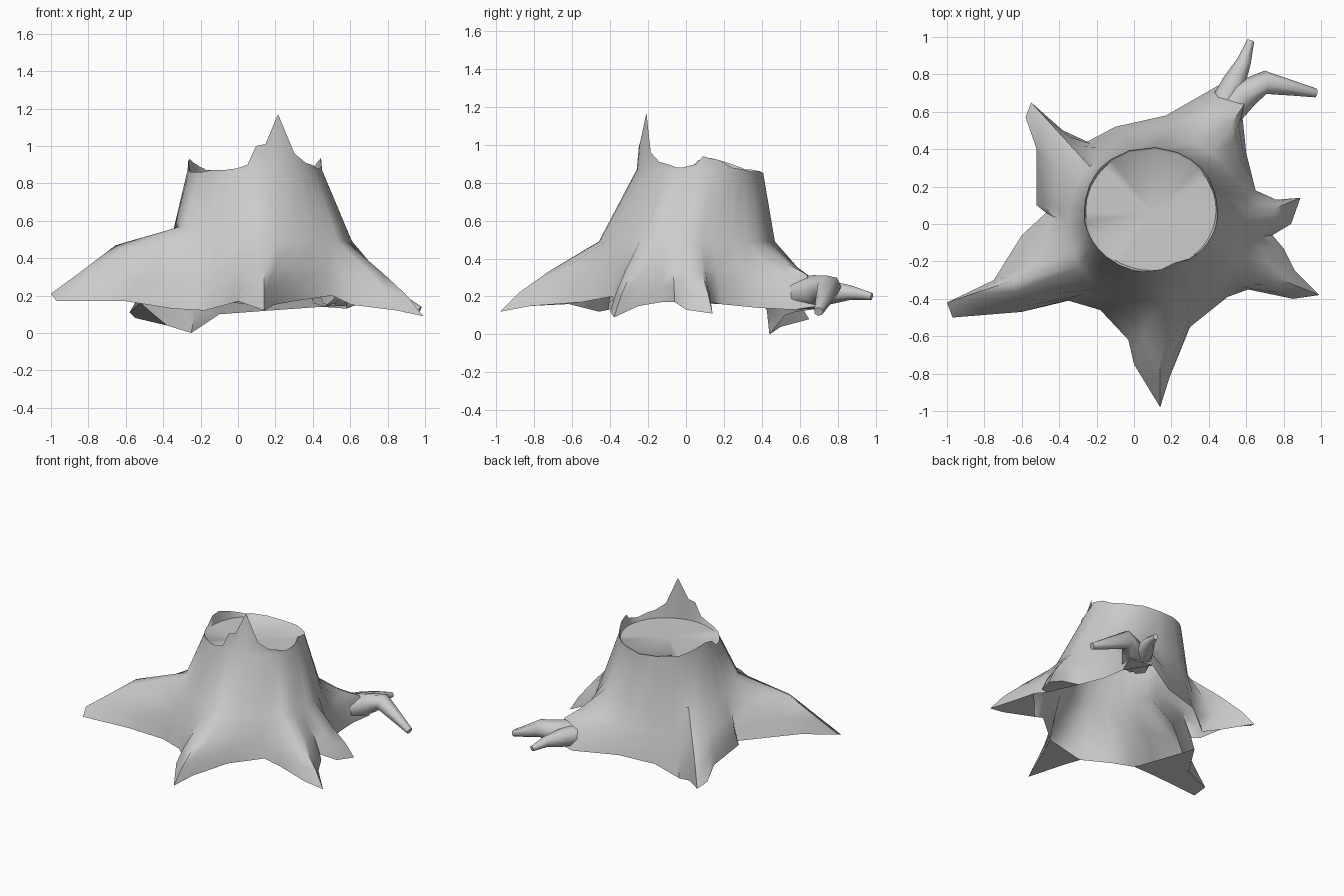
import bpy
import bmesh
from math import atan2, cos, sin, pi, radians
from mathutils import Vector

old = bpy.data.objects.get("Cube")
if old:
    bpy.data.objects.remove(old, do_unlink=True)

# Single weathered grey colour
bark = bpy.data.materials.new("grey_bark")
bark.use_nodes = True
GREY = (0.6, 0.6, 0.6, 1)
bark.diffuse_color = GREY
bark.node_tree.nodes["Principled BSDF"].inputs["Base Color"].default_value = GREY


def finish(bm, name, angle):
    """Turn a bmesh into a smooth-shaded object."""
    bmesh.ops.recalc_face_normals(bm, faces=bm.faces)
    mesh = bpy.data.meshes.new(name)
    bm.to_mesh(mesh)
    bm.free()
    mesh.materials.append(bark)
    obj = bpy.data.objects.new(name, mesh)
    bpy.context.collection.objects.link(obj)
    bpy.ops.object.select_all(action="DESELECT")
    obj.select_set(True)
    bpy.context.view_layer.objects.active = obj
    bpy.ops.object.shade_smooth_by_angle(angle=radians(angle))


def bridge(bm, lower, upper):
    """Join two closed rings of vertices with quads."""
    count = len(lower)
    for i in range(count):
        j = (i + 1) % count
        bm.faces.new((lower[i], lower[j], upper[j], upper[i]))


# Foot outline, counter-clockwise: x, y, foot height, broken rim height
COLUMNS = [
    (.14, -.98, .12, 1), (.19, -.82, .15, 1.01), (.3, -.55, .17, 1.17), (.5, -.39, .2, .96),
    (.61, -.35, .15, .91), (.85, -.4, .12, .9), (.99, -.38, .09, .89), (.86, -.25, .15, .88),
    (.8, -.13, .17, .88), (.74, -.06, .17, .89), (.84, 0, .13, .9), (.89, .14, .11, .94),
    (.76, .13, .17, .93), (.65, .18, .16, .92), (.6, .38, .14, .88), (.58, .57, .13, .87),
    (.63, .7, .15, .86), (.45, .74, .14, .86), (.17, .58, .12, .85), (-.1, .52, .1, .86),
    (-.25, .44, 0, .87), (-.38, .5, .04, .87), (-.55, .65, .08, .88), (-.58, .57, .11, .89),
    (-.52, .4, .16, .91), (-.52, .1, .2, .93), (-.47, .06, .2, .92), (-.6, -.06, .21, .87),
    (-.75, -.3, .19, .86), (-1, -.42, .21, .86), (-.97, -.5, .17, .86), (-.6, -.47, .17, .86),
    (-.35, -.41, .13, .87), (-.18, -.46, .12, .87), (-.03, -.62, .16, .88), (0, -.75, .17, .9),
]
CENTRE = Vector((.1, .06, 0))
COUNT = len(COLUMNS)

# Column directions, slightly evened out so each root widens where it meets the trunk
start = atan2(COLUMNS[0][1] - CENTRE.y, COLUMNS[0][0] - CENTRE.x)
angles = [start + (atan2(c[1] - CENTRE.y, c[0] - CENTRE.x) - start) % (2 * pi)
          for c in COLUMNS]
for _ in range(2):
    before = [angles[-1] - 2 * pi] + angles[:-1]
    after = angles[1:] + [angles[0] + 2 * pi]
    angles = [(p + 2 * a + n) / 4 for p, a, n in zip(before, angles, after)]


def lobe(angle, degrees):
    """Strength of a big root around one direction."""
    return max(0, cos(angle - radians(degrees))) ** 10


# Trunk: foot, toe, flare, waist, collar, rim and sunken cut, lofted as one open shell
bm = bmesh.new()
rings = [[] for _ in range(7)]
for (x, y, foot_z, rim_z), a in zip(COLUMNS, angles):
    foot = Vector((x, y, foot_z))
    out = Vector((cos(a), sin(a), 0))
    left, fork = lobe(a, 202), lobe(a, 52)
    waist = Vector((.13 + .48 * out.x, .005 + .465 * out.y, .49 + .08 * left))
    collar = Vector((.09 + .36 * out.x, .075 + .335 * out.y, min(rim_z, .88) - .01))
    rim = collar - out * max(0, rim_z - .88) * .1
    rim.z = rim_z
    reach = min((foot - waist).xy.length / .4, 1)
    swell = .01 + .02 * reach
    flare = waist.lerp(foot, .5) + Vector((0, 0, swell + .05 * left + .02 * fork))
    toe = waist.lerp(foot, .8) + Vector((0, 0, swell + .07 * fork))
    cut = collar - out * .012
    cut.z = min(.85, rim_z - .01)
    for ring, point in zip(rings, (foot, toe, flare, waist, collar, rim, cut)):
        ring.append(bm.verts.new(point))
for lower, upper in zip(rings, rings[1:]):
    bridge(bm, lower, upper)
middle = bm.verts.new((CENTRE.x, CENTRE.y, .845))
for i, vert in enumerate(rings[-1]):
    bm.faces.new((vert, rings[-1][(i + 1) % COUNT], middle))

# Undersides closing the roots, from one valley of the outline to the next
for first, last in ((-2, 2), (4, 8), (9, 13), (15, 17), (21, 24), (27, 32)):
    bm.faces.new([rings[0][i] for i in range(last, first - 1, -1)])
finish(bm, "stump_trunk", 55)


# Forked back root: tapered tubes leaving the trunk flare
def root(name, path, sides=7):
    bm = bmesh.new()
    loops = []
    points = [Vector(p[:3]) for p in path]
    for i, point in enumerate(points):
        ahead = points[min(i + 1, len(points) - 1)]
        behind = points[max(i - 1, 0)]
        turn = (ahead - behind).to_track_quat("Z", "Y")
        radius = path[i][3]
        loops.append([bm.verts.new(point + turn @ Vector(
            (cos(2 * pi * k / sides), sin(2 * pi * k / sides), 0)) * radius)
            for k in range(sides)])
    for lower, upper in zip(loops, loops[1:]):
        bridge(bm, lower, upper)
    bm.faces.new(loops[-1])
    finish(bm, name, 60)


root("back_root_fork", [(.45, .58, .22, .08), (.54, .76, .22, .065),
                        (.59, .87, .22, .04), (.625, .98, .2, .02)])
root("side_root_fork", [(.49, .57, .22, .08), (.59, .69, .23, .085),
                        (.7, .755, .25, .065), (.97, .7, .12, .025)])
